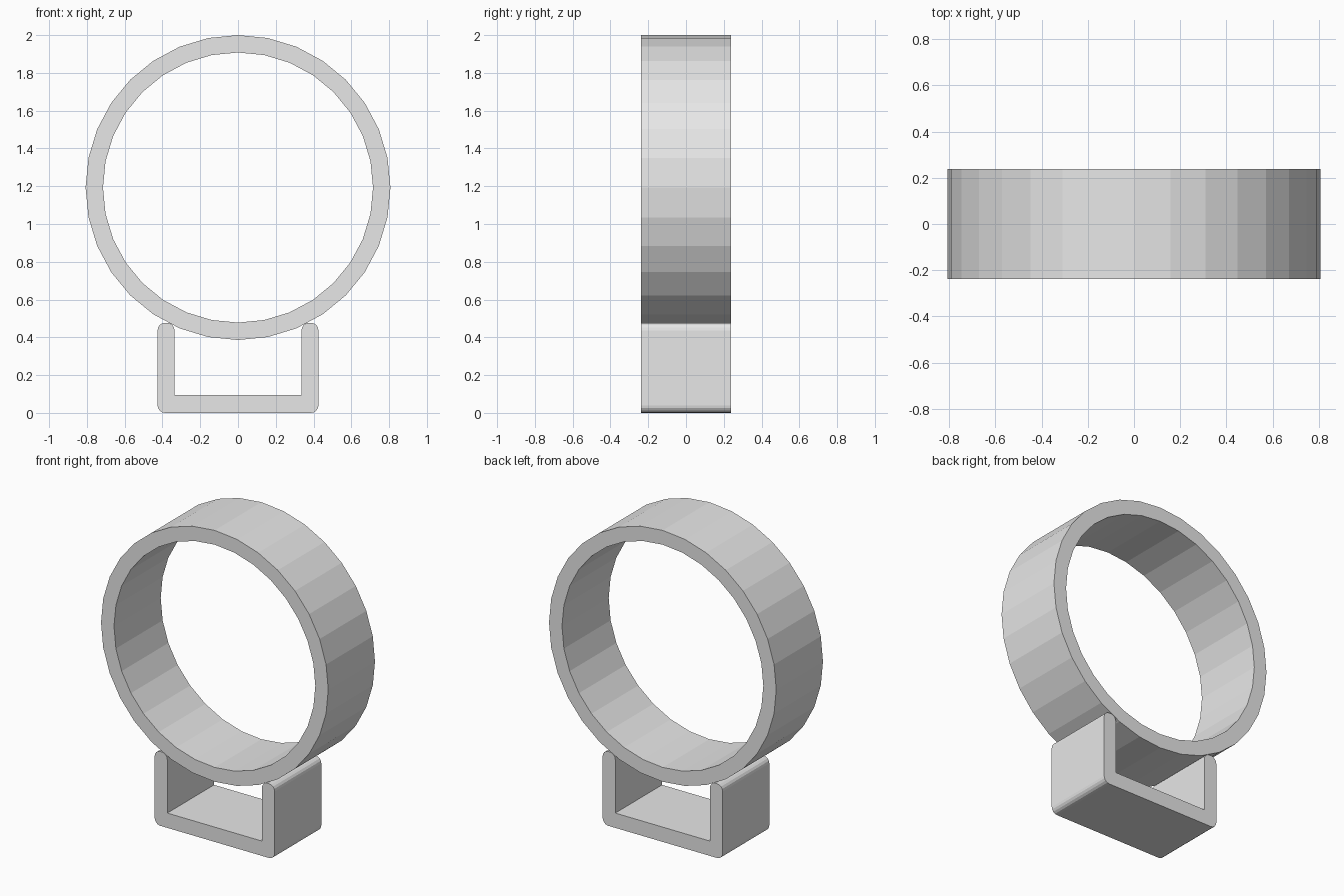
import bpy, bmesh, math

default = bpy.data.objects.get("Cube")
if default:
    bpy.data.objects.remove(default, do_unlink=True)

HALF_DEPTH = 0.237

grey = bpy.data.materials.new("light_grey")
grey.use_nodes = True
COLOUR = (0.8, 0.8, 0.8, 1)
grey.diffuse_color = COLOUR
grey.node_tree.nodes["Principled BSDF"].inputs["Base Color"].default_value = COLOUR


def add_object(name, bm):
    bmesh.ops.recalc_face_normals(bm, faces=bm.faces)
    mesh = bpy.data.meshes.new(name)
    bm.to_mesh(mesh)
    bm.free()
    mesh.materials.append(grey)
    obj = bpy.data.objects.new(name, mesh)
    bpy.context.collection.objects.link(obj)
    return obj


def ring(name, centre_z, outer, inner, sides):
    """Flat-sided hoop: a rectangular section spun around the y axis."""
    bm = bmesh.new()
    section = [(inner, -HALF_DEPTH), (outer, -HALF_DEPTH),
               (outer, HALF_DEPTH), (inner, HALF_DEPTH)]
    verts = [bm.verts.new((r, y, centre_z)) for r, y in section]
    edges = [bm.edges.new((verts[i], verts[i - 1])) for i in range(4)]
    bmesh.ops.spin(bm, geom=verts + edges, cent=(0, 0, centre_z), axis=(0, 1, 0),
                   angle=math.tau, steps=sides)
    bmesh.ops.remove_doubles(bm, verts=bm.verts, dist=1e-4)
    return add_object(name, bm)


def bracket(name, half_width, wall, floor, height, radius):
    """U-shaped channel with rounded outer corners and post tops."""
    bm = bmesh.new()
    inside = half_width - wall
    right = [(half_width, 0), (half_width, height), (inside, height), (inside, floor)]
    outline = right + [(-x, z) for x, z in reversed(right)]
    face = bm.faces.new([bm.verts.new((x, -HALF_DEPTH, z)) for x, z in outline])
    out = bmesh.ops.extrude_face_region(bm, geom=[face])
    moved = [g for g in out["geom"] if isinstance(g, bmesh.types.BMVert)]
    bmesh.ops.translate(bm, verts=moved, vec=(0, 2 * HALF_DEPTH, 0))
    # Round every lengthwise edge except the two inner floor corners
    corners = [e for e in bm.edges
               if abs(e.verts[0].co.y - e.verts[1].co.y) > HALF_DEPTH
               and abs(e.verts[0].co.z - floor) > 1e-4]
    bmesh.ops.bevel(bm, geom=corners, offset=radius, offset_type='OFFSET',
                    segments=4, profile=0.5, affect='EDGES')
    return add_object(name, bm)


ring("hoop", centre_z=1.193, outer=0.807, inner=0.715, sides=32)
bracket("base_bracket", half_width=0.426, wall=0.09, floor=0.095,
        height=0.477, radius=0.04)
